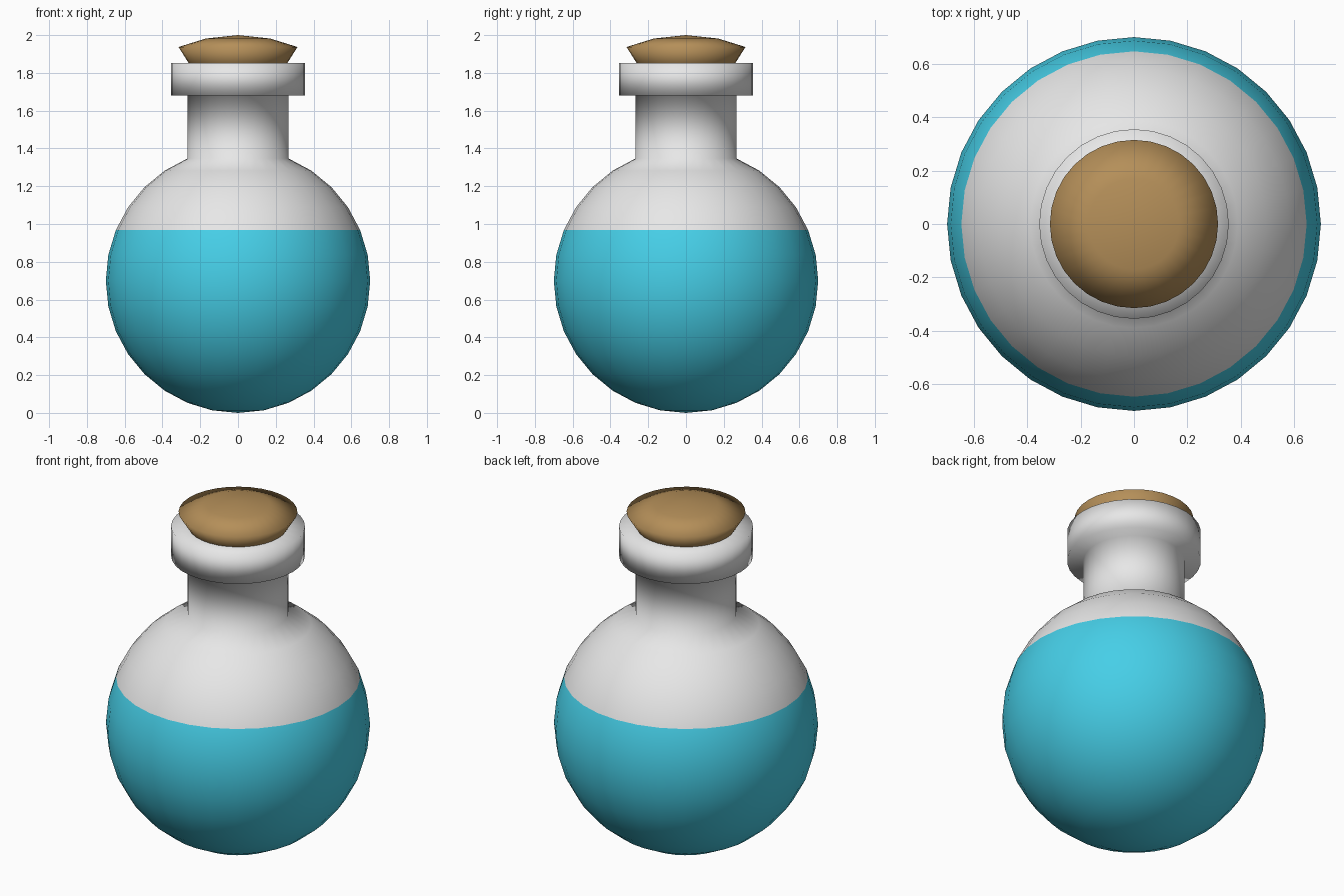
import bpy, bmesh, math

if "Cube" in bpy.data.objects:
    bpy.data.objects.remove(bpy.data.objects["Cube"])

SIDES = 32


def material(name, rgb):
    m = bpy.data.materials.new(name)
    m.diffuse_color = (*rgb, 1)
    m.use_nodes = True
    m.node_tree.nodes["Principled BSDF"].inputs["Base Color"].default_value = m.diffuse_color
    return m


glass = material("pale_glass", (0.8, 0.8, 0.8))
liquid = material("cyan_liquid", (0.061, 0.62, 0.80))
cork_brown = material("cork_brown", (0.46, 0.275, 0.10))


def lathe(name, profile, mats, rule=None):
    """Spin a (radius, z) profile, listed bottom to top, round the z axis."""
    bm = bmesh.new()
    rings = []
    for r, z in profile:
        n = 1 if r < 1e-5 else SIDES
        rings.append([bm.verts.new((r * math.cos(2 * math.pi * i / SIDES),
                                    r * math.sin(2 * math.pi * i / SIDES), z))
                      for i in range(n)])
    for a, b in zip(rings, rings[1:]):
        for i in range(SIDES):
            j = (i + 1) % SIDES
            if len(a) == 1:
                f = (a[0], b[j], b[i])
            elif len(b) == 1:
                f = (a[i], a[j], b[0])
            else:
                f = (a[i], a[j], b[j], b[i])
            face = bm.faces.new(f)
            face.smooth = True
            if rule:
                face.material_index = rule(face.calc_center_median())
    me = bpy.data.meshes.new(name)
    bm.to_mesh(me)
    bm.free()
    for m in mats:
        me.materials.append(m)
    ob = bpy.data.objects.new(name, me)
    bpy.context.collection.objects.link(ob)
    return ob


# Round flask body running up into the neck and the wide lip
R = 0.7
body = [(0, 0)]
for k in range(1, 15):
    a = math.pi * k / 16
    body.append((R * math.sin(a), R - R * math.cos(a)))
neck_r = body[-1][0]
body += [(neck_r, 1.68), (0.355, 1.68), (0.355, 1.853), (0.22, 1.853)]
lathe("flask", body, [glass, liquid], lambda c: 1 if c.z < 0.968 else 0)

# Tapered cork with a shallow domed top
lathe("cork", [(0, 1.80), (0.23, 1.80), (0.262, 1.853), (0.315, 1.937),
               (0.17, 1.982), (0, 2.0)], [cork_brown])
